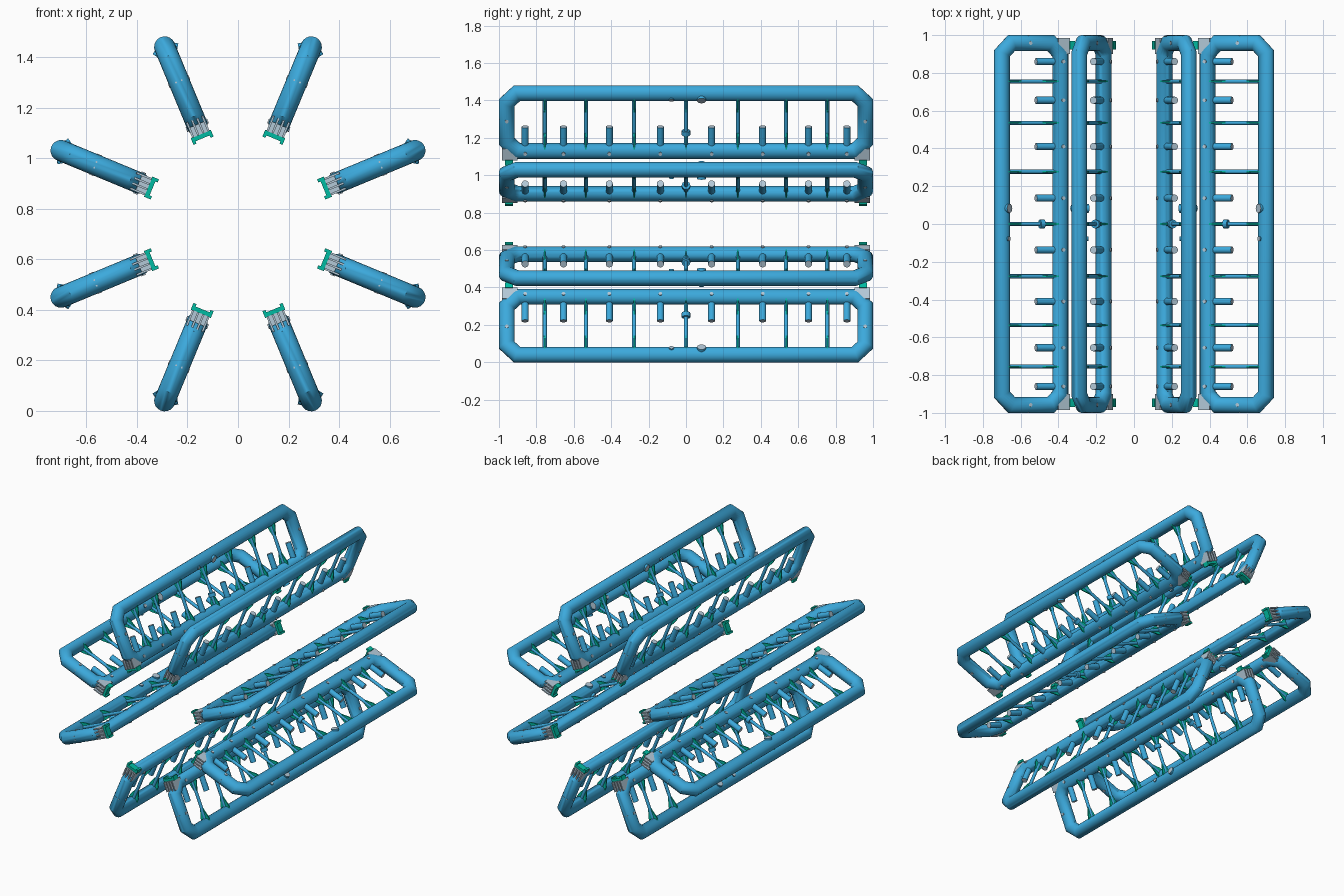
import bpy, bmesh, math
from mathutils import Matrix, Vector

if "Cube" in bpy.data.objects:
    bpy.data.objects.remove(bpy.data.objects["Cube"])

# Local coil frame: X = radial, Y = length, Z = tangential
CZ, R_IN, R_OUT, TUBE, END, CH = 0.74, 0.422, 0.757, 0.042, 0.958, 0.055


def material(name, rgb):
    m = bpy.data.materials.new(name)
    m.diffuse_color = (*rgb, 1)
    m.use_nodes = True
    m.node_tree.nodes["Principled BSDF"].inputs["Base Color"].default_value = m.diffuse_color
    return m


BLUE = material("blue_paint", (0.045, 0.40, 0.72))
GREEN = material("green_paint", (0.0, 0.50, 0.36))
GREY = material("light_grey", (0.45, 0.58, 0.68))


def cyl(bm, a, b, r, seg=16, cap_mat=0):
    a, b = Vector(a), Vector(b)
    d = b - a
    rot = d.to_track_quat('Z', 'Y').to_matrix().to_4x4()
    res = bmesh.ops.create_cone(bm, cap_ends=True, segments=seg, radius1=r, radius2=r,
                                depth=d.length, matrix=Matrix.Translation((a + b) / 2) @ rot)
    for f in {f for v in res['verts'] for f in v.link_faces}:
        if len(f.verts) > 4:
            f.material_index = cap_mat


def box(bm, lo, hi):
    lo, hi = Vector(lo), Vector(hi)
    s = hi - lo
    bmesh.ops.create_cube(bm, size=1, matrix=Matrix.Translation((lo + hi) / 2)
                          @ Matrix.Diagonal((*s, 1)))


def plate(bm, pts, y, t):
    """Extrude a radial/tangential outline along the length."""
    vs = [bm.verts.new((x, y - t / 2, z)) for x, z in pts]
    f = bm.faces.new(vs)
    ext = bmesh.ops.extrude_face_region(bm, geom=[f])
    bmesh.ops.translate(bm, vec=(0, t, 0),
                        verts=[g for g in ext['geom'] if isinstance(g, bmesh.types.BMVert)])


def tube_loop(bm, pts, r, seg=20):
    """Closed planar tube with true mitred corners."""
    rings, n = [], len(pts)
    for i in range(n):
        p = Vector(pts[i])
        d0 = (p - Vector(pts[i - 1])).normalized()
        d1 = (Vector(pts[(i + 1) % n]) - p).normalized()
        t = (d0 + d1).normalized()
        m, k = Vector((t.y, -t.x)), 1 / t.dot(d1)
        ring = []
        for j in range(seg):
            a = math.tau * j / seg
            q = p + m * (r * math.cos(a) * k)
            ring.append(bm.verts.new((q.x, q.y, r * math.sin(a))))
        rings.append(ring)
    for i in range(n):
        A, B = rings[i], rings[(i + 1) % n]
        for j in range(seg):
            k = (j + 1) % seg
            bm.faces.new((A[j], A[k], B[k], B[j]))


def racetrack(bm):
    tube_loop(bm, [(R_IN + CH, -END), (R_OUT - CH, -END), (R_OUT, -END + CH), (R_OUT, END - CH),
                   (R_OUT - CH, END), (R_IN + CH, END), (R_IN, END - CH), (R_IN, -END + CH)], TUBE)


RIB_Y = (-0.755, -0.535, -0.277, 0, 0.277, 0.535, 0.755)
STUB_Y = [s * y for y in (0.137, 0.41, 0.655, 0.86) for s in (-1, 1)]


def ribs(bm):
    for y in RIB_Y:
        cyl(bm, (R_IN, y, 0), (R_OUT, y, 0), 0.011, 12)
    # collar on the middle rib
    cyl(bm, (0.515, 0, 0), (0.54, 0, 0), 0.023)


def gussets(bm):
    for y in RIB_Y:
        for r0, s in ((R_IN + 0.022, 1), (R_OUT - 0.022, -1)):
            plate(bm, [(r0, -0.035), (r0 + s * 0.025, -0.032), (r0 + s * 0.085, -0.011),
                       (r0 + s * 0.085, 0.011), (r0 + s * 0.025, 0.032), (r0, 0.035)], y, 0.008)


def stubs(bm):
    for y in STUB_Y:
        cyl(bm, (R_IN, y, 0), (0.562, y, 0), 0.019, 16, 1)


def bolts(bm):
    # small studs on both sides of the tube
    for s in (-1, 1):
        for y in STUB_Y:
            cyl(bm, (R_IN, y, 0), (R_IN, y, s * 0.046), 0.010, 10)
        for e in (-1, 1):
            cyl(bm, (0.61, e * END, 0), (0.61, e * END, s * 0.044), 0.010, 10)
            cyl(bm, (0.61, e * END, s * 0.012), (0.61, e * (END + 0.042), s * 0.012), 0.004, 8)


def ports(bm):
    for s in (-1, 1):
        for y, r, h in ((0.083, 0.024, 0.05), (-0.078, 0.013, 0.047)):
            cyl(bm, (R_OUT, y, 0), (R_OUT - h * 0.55, y, s * h * 0.84), r, 16, 1)


def clamps(bm):
    # ribbed grey shoe around each inner corner
    for e in (-1, 1):
        y0, y1 = sorted((e * 0.905, e * 0.972))
        box(bm, (0.383, y0, -0.030), (0.425, y1, 0.030))
        for z in (-0.033, -0.011, 0.011, 0.033):
            y0, y1 = sorted((e * 0.90, e * 0.985))
            box(bm, (0.383, y0, z - 0.004), (0.448, y1, z + 0.004))


def feet(bm):
    for e in (-1, 1):
        y0, y1 = sorted((e * 0.925, e * 0.968))
        box(bm, (0.366, y0, -0.043), (0.385, y1, 0.043))
        for s in (-1, 1):
            z0, z1 = sorted((s * 0.030, s * 0.043))
            box(bm, (0.356, y0, z0), (0.368, y1, z1))


PARTS = [("coil_tube", racetrack, [BLUE], 40), ("ribs", ribs, [BLUE], 40),
         ("rib_gussets", gussets, [GREEN], 20), ("stub_pipes", stubs, [BLUE, GREY], 40),
         ("studs", bolts, [GREY], 40), ("ports", ports, [BLUE, GREY], 40),
         ("corner_clamps", clamps, [GREY], 20), ("mounting_feet", feet, [GREEN], 20)]

# Build each part once, then place eight copies around the central axis
for name, build, mats, ang in PARTS:
    bm = bmesh.new()
    build(bm)
    bmesh.ops.recalc_face_normals(bm, faces=bm.faces)
    for f in bm.faces:
        f.smooth = True
    for ed in bm.edges:
        if len(ed.link_faces) == 2 and ed.calc_face_angle(0) > math.radians(ang):
            ed.smooth = False
    me = bpy.data.meshes.new(name)
    bm.to_mesh(me)
    bm.free()
    for m in mats:
        me.materials.append(m)
    for k in range(8):
        ob = bpy.data.objects.new(f"{name}_{k + 1}", me)
        ob.matrix_world = (Matrix.Translation((0, 0, CZ))
                           @ Matrix.Rotation(-math.radians(22.5 + 45 * k), 4, 'Y'))
        bpy.context.scene.collection.objects.link(ob)
